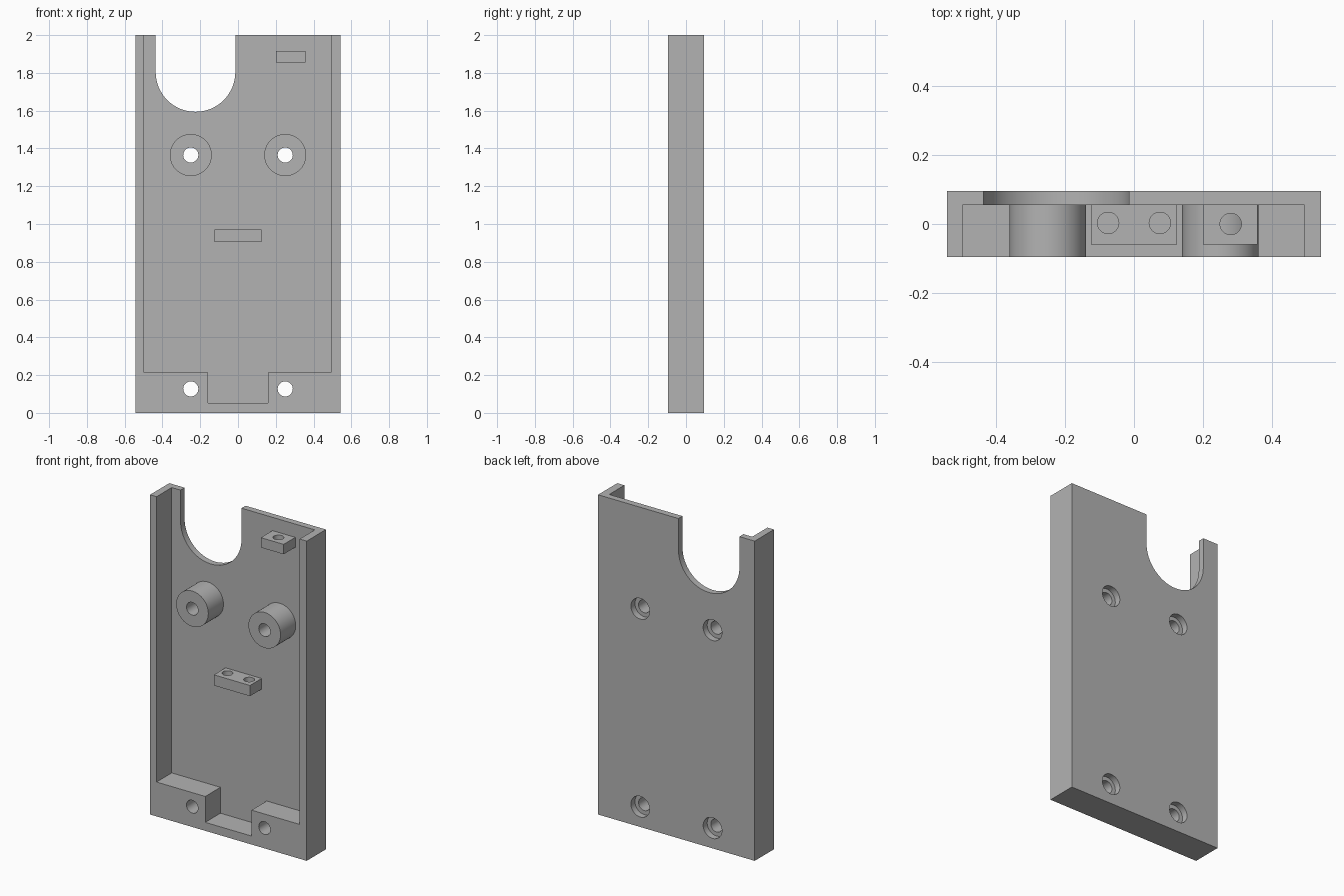
import bpy, bmesh, math
from mathutils import Matrix

if "Cube" in bpy.data.objects:
    bpy.data.objects.remove(bpy.data.objects["Cube"])

grey = bpy.data.materials.new("light grey")
grey.diffuse_color = (0.45, 0.45, 0.45, 1)
grey.use_nodes = True
grey.node_tree.nodes["Principled BSDF"].inputs["Base Color"].default_value = grey.diffuse_color


def finish(name, bm):
    bmesh.ops.recalc_face_normals(bm, faces=bm.faces)
    me = bpy.data.meshes.new(name)
    bm.to_mesh(me)
    bm.free()
    ob = bpy.data.objects.new(name, me)
    bpy.context.collection.objects.link(ob)
    me.materials.append(grey)
    return ob


def prism(name, outline, y0, y1):
    """Extrude an x-z outline along y."""
    bm = bmesh.new()
    face = bm.faces.new([bm.verts.new((x, y0, z)) for x, z in outline])
    ext = bmesh.ops.extrude_face_region(bm, geom=[face])
    verts = [g for g in ext["geom"] if isinstance(g, bmesh.types.BMVert)]
    bmesh.ops.translate(bm, verts=verts, vec=(0, y1 - y0, 0))
    return finish(name, bm)


def box(name, x0, x1, y0, y1, z0, z1):
    return prism(name, [(x0, z0), (x1, z0), (x1, z1), (x0, z1)], y0, y1)


def disc(name, x, z, r, y0, y1, n=48):
    ring = [(x + r * math.cos(2 * math.pi * i / n), z + r * math.sin(2 * math.pi * i / n)) for i in range(n)]
    return prism(name, ring, y0, y1)


def pin(name, x, y, r, z0, z1):
    """Vertical cylinder."""
    bm = bmesh.new()
    bmesh.ops.create_cone(bm, cap_ends=True, segments=32, radius1=r, radius2=r, depth=z1 - z0,
                          matrix=Matrix.Translation((x, y, (z0 + z1) / 2)))
    return finish(name, bm)


def combine(ob, others, op):
    for other in others:
        mod = ob.modifiers.new(op.lower(), 'BOOLEAN')
        mod.operation, mod.object, mod.solver = op, other, 'EXACT'
        bpy.context.view_layer.objects.active = ob
        bpy.ops.object.modifier_apply(modifier=mod.name)
        bpy.data.objects.remove(other)


FRONT, FLOOR, BACK = -0.095, 0.055, 0.095

# Tray: solid slab, open at the top, with a stepped pocket in front
tray = box("tray", -0.542, 0.542, FRONT, BACK, 0, 2)
pocket = prism("pocket_cutter", [(-0.16, 0.053), (0.16, 0.053), (0.16, 0.215), (0.493, 0.215), (0.493, 2.1),
                                 (-0.497, 2.1), (-0.497, 0.215), (-0.16, 0.215)], -0.2, FLOOR)
# Rounded cable opening at the top edge
cx, cz, cr = -0.225, 1.805, 0.211
arc = [(cx + cr * math.cos(math.pi * (1 + i / 32)), cz + cr * math.sin(math.pi * (1 + i / 32))) for i in range(33)]
opening = prism("opening_cutter", arc + [(cx + cr, 2.1), (cx - cr, 2.1)], -0.2, 0.2)
combine(tray, [pocket, opening], 'DIFFERENCE')

# Screw bosses and drilled blocks on the floor
bosses = [disc("boss", x, 1.365, 0.111, FRONT, FLOOR + 0.02, 64) for x in (-0.25, 0.25)]
centre_block = box("centre_block", -0.125, 0.125, -0.06, FLOOR + 0.02, 0.905, 0.972)
combine(centre_block, [pin("pin", x, 0.003, 0.031, 0.8, 1.1) for x in (-0.075, 0.075)], 'DIFFERENCE')
top_block = box("top_block", 0.2, 0.358, -0.06, FLOOR + 0.02, 1.855, 1.917)
combine(top_block, [pin("pin", 0.28, 0, 0.031, 1.7, 2.1)], 'DIFFERENCE')
combine(tray, bosses + [centre_block, top_block], 'UNION')

# Screw holes with counterbores at the back
cutters = []
for x in (-0.25, 0.25):
    for z in (0.127, 1.365):
        cutters.append(disc("screw_hole", x, z, 0.04, -0.2, 0.2, 32))
        cutters.append(disc("counterbore", x, z, 0.065, BACK - 0.04, 0.2, 32))
combine(tray, cutters, 'DIFFERENCE')

# Smooth round walls, sharp edges
bpy.ops.object.select_all(action='DESELECT')
tray.select_set(True)
bpy.context.view_layer.objects.active = tray
bpy.ops.object.shade_smooth_by_angle(angle=math.radians(30))
